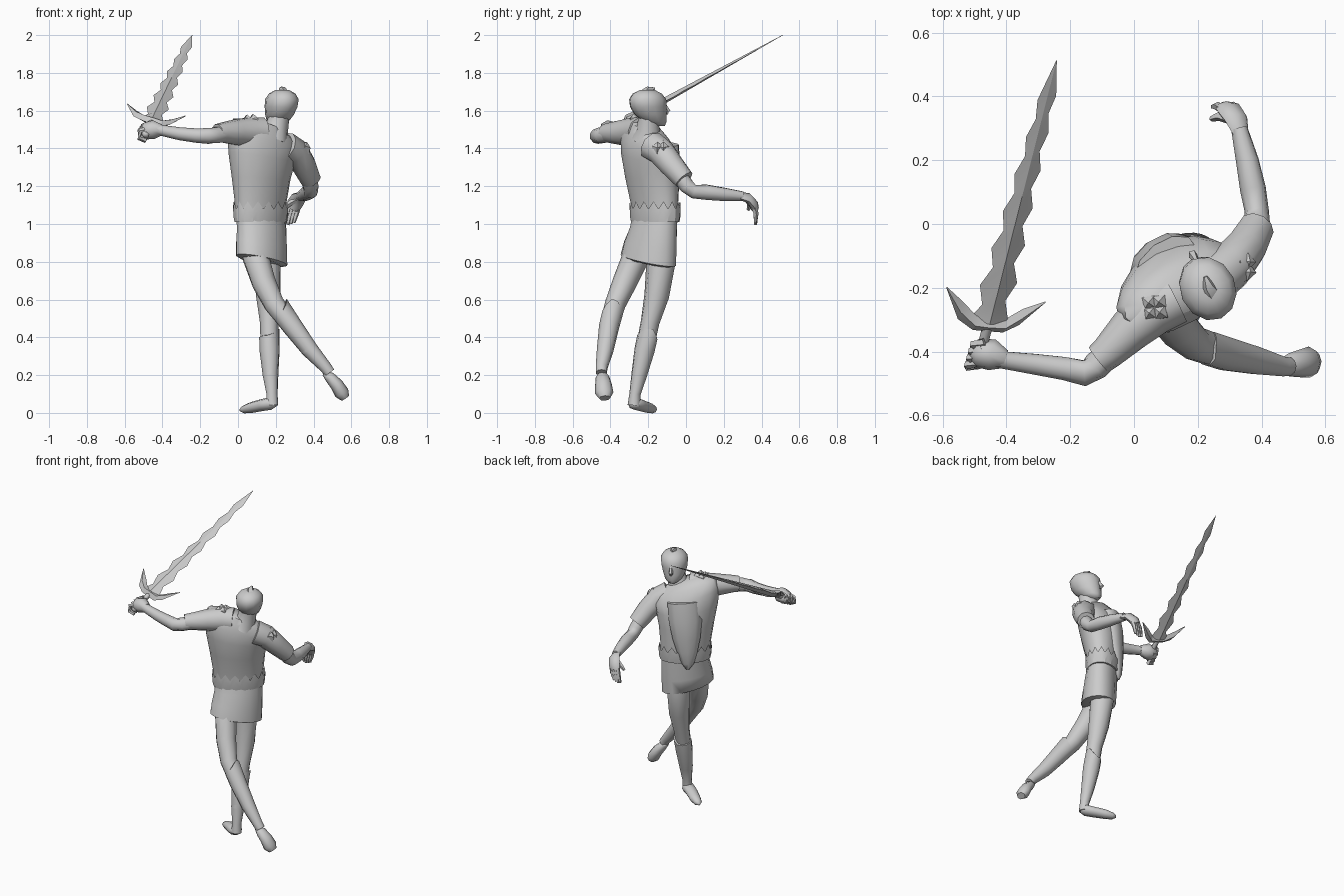
import bpy, bmesh, math
from mathutils import Vector as V


def finish(name, bm, angle=62):
    bmesh.ops.recalc_face_normals(bm, faces=bm.faces)
    me = bpy.data.meshes.new(name)
    bm.to_mesh(me)
    bm.free()
    me.shade_smooth()
    me.set_sharp_from_angle(angle=math.radians(angle))
    ob = bpy.data.objects.new(name, me)
    bpy.context.collection.objects.link(ob)
    return ob


def loft(name, rings, caps=(True, True), angle=62):
    """Skin a list of point rings."""
    bm = bmesh.new()
    vr = [[bm.verts.new(p) for p in r] for r in rings]
    n = len(vr[0])
    for a, b in zip(vr, vr[1:]):
        for i in range(n):
            j = (i + 1) % n
            bm.faces.new((a[i], a[j], b[j], b[i]))
    if caps[0]:
        bm.faces.new(vr[0])
    if caps[1]:
        bm.faces.new(vr[-1])
    return finish(name, bm, angle)


def tube(name, path, sides=8, flat=1.0, ref=(0.31, 0.53, 0.79), caps=(True, True), angle=62):
    """Limb along points (x, y, z, radius); flat squeezes it along ref."""
    pts = [V(p[:3]) for p in path]
    rings = []
    for i, p in enumerate(pts):
        t = (pts[min(i + 1, len(pts) - 1)] - pts[max(i - 1, 0)]).normalized()
        u = V(ref)
        u = (u - t * u.dot(t)).normalized()
        w = t.cross(u)
        r = path[i][3]
        rings.append([p + u * r * flat * math.cos(a) + w * r * math.sin(a)
                      for a in (math.tau * k / sides for k in range(sides))])
    return loft(name, rings, caps, angle)


def oval(c, a, b, tilt=0.0, turn=40, n=16):
    """Body cross-section turned about z; tilt slopes it sideways."""
    t = math.radians(turn)
    u = V((math.cos(t), math.sin(t), tilt)) * a
    w = V((-math.sin(t), math.cos(t), 0)) * b
    return [V(c) + u * math.cos(k) + w * math.sin(k)
            for k in (math.tau * i / n for i in range(n))]


# torso leaning with one shoulder raised
loft("torso", [
    oval((.12, -.165, 1.02), .155, .092),
    oval((.12, -.168, 1.12), .16, .1),
    oval((.122, -.18, 1.24), .175, .118, -.05, 38),
    oval((.125, -.19, 1.35), .195, .128, -.15, 35),
    oval((.132, -.198, 1.43), .208, .12, -.3, 32),
    oval((.142, -.205, 1.485), .19, .092, -.38, 28),
    oval((.165, -.208, 1.52), .10, .065, -.4, 25)])

# breastplate tapering to a point at the front of the waist
tube("breastplate", [(.1, -.12, 1.42, .11), (.082, -.11, 1.3, .11), (.07, -.105, 1.18, .092),
                     (.06, -.1, 1.09, .068), (.052, -.095, 1.01, .04), (.05, -.09, .97, .01)],
     10, .6, (-.6, .8, 0))

# skirt
loft("skirt", [
    oval((.12, -.165, 1.04), .15, .095),
    oval((.125, -.172, .98), .153, .1, -.02, 42),
    oval((.125, -.188, .89), .163, .108, -.14, 47),
    oval((.125, -.2, .808), .168, .11, -.2, 50),
    oval((.125, -.2, .798), .14, .09, -.2, 50)])

# zigzag belt
N = 32
belt = [oval((.12, -.163, z), a, a - .06, n=N) for z, a in
        ((1.01, .16), (1.055, .167), (1.095, .168))]
for i in range(N):
    belt[1][i].z += .02 if i % 2 else -.015
    belt[2][i].z += .025 if i % 2 else -.015
loft("belt", belt, (True, False), 20)

# neck and head
tube("neck", [(.185, -.205, 1.45, .085), (.205, -.2, 1.5, .062), (.215, -.2, 1.56, .056),
              (.225, -.2, 1.62, .05)], 10)
head = [oval((x, y, z), a, b, turn=24, n=12) for x, y, z, a, b in (
    (.203, -.145, 1.52, .03, .034), (.21, -.165, 1.54, .055, .063),
    (.22, -.188, 1.58, .074, .088), (.228, -.2, 1.62, .084, .1), (.232, -.203, 1.66, .087, .102),
    (.234, -.205, 1.69, .068, .08), (.234, -.205, 1.71, .035, .04))]
loft("head", head)
tube("nose", [(.196, -.115, 1.635, .008), (.184, -.096, 1.598, .015), (.19, -.105, 1.583, .009)], 5)
tube("head_crest", [(.242, -.215, 1.69, .028), (.234, -.195, 1.712, .02),
                    (.224, -.165, 1.718, .006)], 5)

# sleeves
tube("raised_sleeve", [(.13, -.235, 1.485, .08), (.06, -.27, 1.487, .08), (-.01, -.33, 1.485, .07),
                       (-.085, -.405, 1.483, .054), (-.11, -.425, 1.48, .05)], 10)
tube("lowered_sleeve", [(.25, -.175, 1.41, .08), (.305, -.13, 1.38, .074), (.35, -.075, 1.31, .066),
                        (.385, -.01, 1.235, .056)], 10)

# arms
tube("raised_arm", [(-.05, -.38, 1.48, .042), (-.12, -.446, 1.47, .044), (-.155, -.468, 1.466, .042),
                    (-.22, -.453, 1.468, .038), (-.31, -.44, 1.478, .034), (-.4, -.428, 1.495, .029),
                    (-.43, -.42, 1.5, .032)], 10)
tube("lowered_arm", [(.37, -.04, 1.26, .042), (.385, .005, 1.2, .042), (.385, .04, 1.172, .038),
                     (.373, .11, 1.168, .041), (.355, .2, 1.157, .036), (.33, .3, 1.147, .026)], 10)

# gripping fist: palm and curled fingers
tube("fist_palm", [(-.405, -.425, 1.498, .03), (-.445, -.41, 1.5, .05), (-.49, -.405, 1.492, .045),
                   (-.512, -.405, 1.488, .022)])
for i in range(4):
    o = V((-.006, -.021, -.01)) * (i - 1)
    tube("fist_finger", [(*(V(p) + o), .014) for p in
         ((-.475, -.39, 1.525), (-.51, -.4, 1.51), (-.51, -.405, 1.475), (-.475, -.4, 1.462))], 5)

# relaxed hand: palm, fingers, thumb
tube("open_palm", [(.335, .285, 1.148, .028), (.32, .33, 1.138, .04), (.3, .358, 1.105, .042),
                   (.288, .365, 1.08, .035)], 8, .6, (.2, .8, .6))
for i in range(4):
    k = (i - 1.5) * .016
    tube("open_finger", [(.298 + k, .362, 1.1, .014), (.285 + k, .37, 1.055, .014),
                         (.272 + k, .368, .995 + .006 * abs(i - 1), .008)], 5)
tube("thumb", [(.31, .325, 1.13, .016), (.268, .338, 1.105, .015), (.243, .33, 1.075, .009)], 5)

# spiked shoulder ornaments
for c, up in (((.065, -.262, 1.558), (-.1, 0, 1)), ((.342, -.135, 1.418), (.35, 0, 1))):
    u = V(up).normalized()
    side = V((.9, .43, -.4)).normalized()
    side = (side - u * side.dot(u)).normalized()
    for i in range(4):
        a = math.tau * i / 4 + .4
        o = V(c) + (side * math.cos(a) + u.cross(side) * math.sin(a)) * .023
        tube("shoulder_spike", [(*(o - u * .035), .03), (*o, .028), (*(o + u * .022), .002)], 4, angle=20)

# legs
tube("standing_leg", [(.15, -.14, .9, .07), (.152, -.135, .78, .076), (.16, -.155, .62, .066),
                      (.165, -.19, .48, .05), (.167, -.215, .36, .048), (.172, -.255, .2, .036)], 10)
tube("trailing_leg", [(.11, -.22, .9, .065), (.095, -.268, .82, .072), (.137, -.325, .69, .065),
                      (.192, -.375, .575, .055), (.265, -.4, .485, .052), (.38, -.43, .33, .042)], 10)


def boot(name, path, spike):
    """Boot shaft with a raised point on the outer side of its cuff."""
    ob = tube(name, path, 10)
    top = sorted(ob.data.vertices[:10], key=lambda v: -v.co.x)
    for v, k in zip(top, (1, .85, .4, .3)):
        v.co += V(spike) * k


boot("standing_boot", [(.166, -.205, .40, .055), (.167, -.22, .33, .054), (.172, -.248, .2, .042),
                       (.18, -.27, .1, .03), (.18, -.275, .04, .034)], (.0, .02, .045))
boot("trailing_boot", [(.235, -.39, .525, .055), (.29, -.408, .455, .054), (.38, -.428, .335, .045),
                       (.465, -.447, .24, .032), (.485, -.447, .212, .03)], (-.02, .005, .045))

# feet
tube("standing_foot", [(.198, -.288, .045, .018), (.175, -.272, .05, .042), (.13, -.245, .042, .04),
                       (.07, -.2, .028, .036), (.03, -.175, .018, .026), (.012, -.162, .014, .008)],
     8, .8, (0, 0, 1))
tube("trailing_foot", [(.455, -.445, .21, .016), (.485, -.442, .19, .036), (.522, -.437, .15, .044),
                       (.55, -.433, .105, .049), (.568, -.43, .078, .03)], 8, .8, (1, 0, .6))

# sword frame: d along the blade, w across it, n through it
base, tip = V((-.455, -.305, 1.548)), V((-.243, .512, 2.0))
L = (tip - base).length
d = (tip - base).normalized()
w = V((.95, -.18, -.25))
w = (w - d * w.dot(d)).normalized()
n = d.cross(w)

# wavy blade with a diamond section, the two edges slightly out of step
rings = []
for i in range(14):
    t = i / 14 if i < 13 else 1
    s = -1 if i % 2 else 1
    h = (.05 - .033 * t) * (1 + .27 * s) if i < 13 else .001
    c = base + d * L * t
    step = d * (.012 if 0 < i < 13 else 0)
    th = .019 * (1 - t) + .001
    rings.append([c + w * h + step, c + n * th, c - w * h - step, c - n * th])
loft("blade", rings, angle=15)

# winged crossguard
rings = []
for p, h, th in (((-.587, -.2, 1.636), .003, .003), ((-.545, -.27, 1.585), .033, .014),
                 ((-.5, -.31, 1.56), .026, .02), ((-.455, -.315, 1.545), .025, .022),
                 ((-.405, -.318, 1.53), .026, .02), ((-.355, -.292, 1.54), .03, .014),
                 ((-.278, -.245, 1.572), .003, .003)):
    c = V(p)
    rings.append([c + d * h, c + n * th, c - d * h, c - n * th])
loft("crossguard", rings, angle=15)

# grip and pommel
tube("grip", [(*(base - d * .01), .016), (*(base - d * .14), .016)], 6)
tube("pommel", [(*(base - d * .13), .014), (*(base - d * .15), .026), (*(base - d * .17), .012)], 6)
